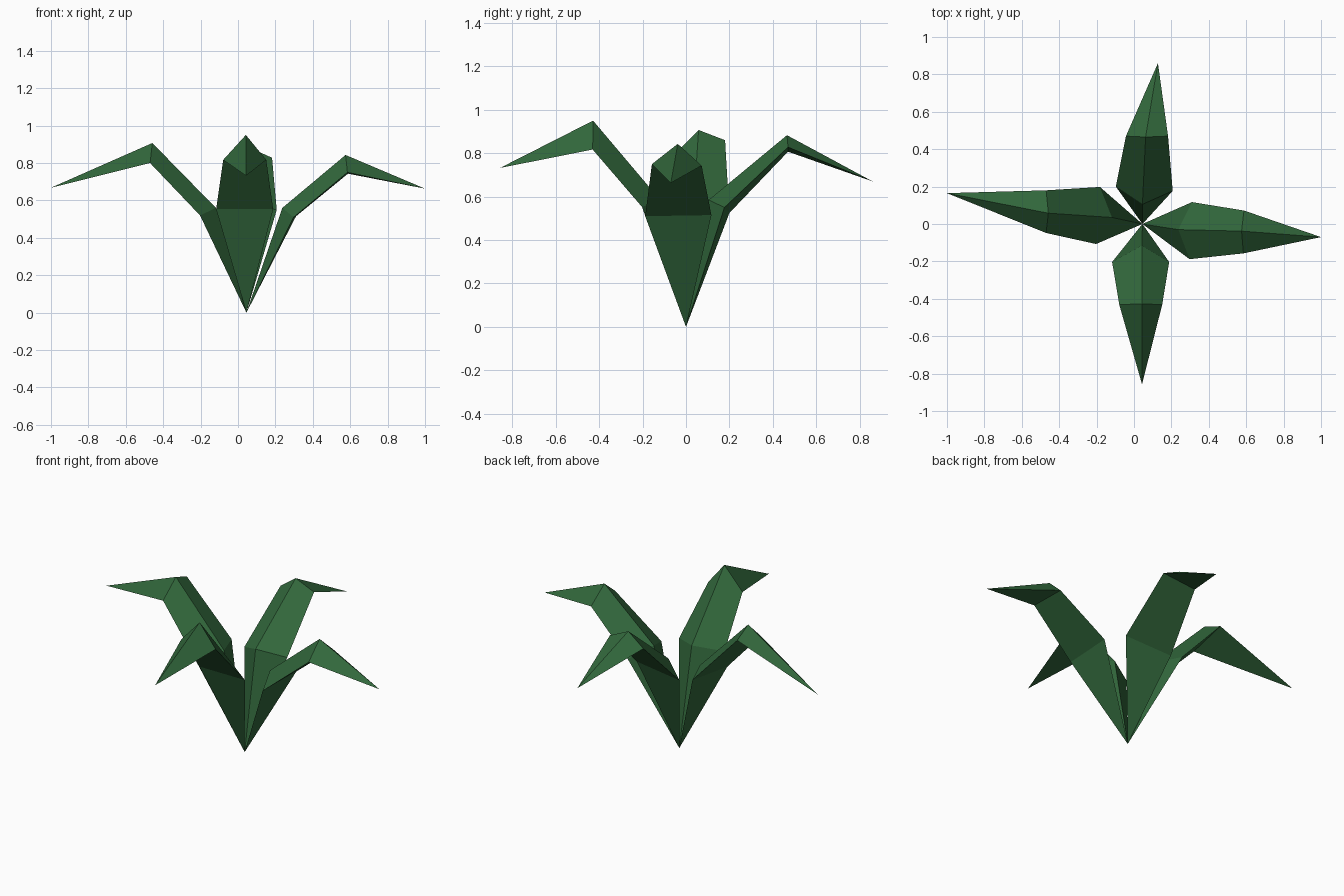
import bpy, bmesh
from mathutils import Vector

green = bpy.data.materials.new("dark leaf green")
green.diffuse_color = (0.032, 0.138, 0.045, 1)

ROOT = (0.045, 0, 0)      # all leaves grow from one ground point


def leaf(name, shoulder, bend, tip):
    """Folded leaf: triangular sections (edge, ridge, edge) between root and tip."""
    bm = bmesh.new()
    root, end = bm.verts.new(ROOT), bm.verts.new(tip)
    low = [bm.verts.new(p) for p in shoulder]
    high = [bm.verts.new(p) for p in bend]
    for i in range(3):
        j = (i + 1) % 3
        bm.faces.new((root, low[j], low[i]))
        bm.faces.new((low[i], low[j], high[j], high[i]))
        bm.faces.new((high[i], high[j], end))
    bmesh.ops.recalc_face_normals(bm, faces=bm.faces[:])
    mesh = bpy.data.meshes.new(name)
    bm.to_mesh(mesh)
    bm.free()
    mesh.materials.append(green)
    bpy.context.collection.objects.link(bpy.data.objects.new(name, mesh))


# each leaf: wide lower section, upper section at the bend, drooping tip
leaf("right_leaf",
     [(0.31, 0.117, 0.515), (0.237, -0.03, 0.56), (0.297, -0.188, 0.51)],
     [(0.588, 0.072, 0.743), (0.575, -0.038, 0.843), (0.585, -0.157, 0.75)],
     (1.0, -0.07, 0.663))
leaf("left_leaf",
     [(-0.182, 0.198, 0.55), (-0.118, 0.035, 0.56), (-0.203, -0.107, 0.52)],
     [(-0.47, 0.18, 0.86), (-0.458, 0.058, 0.907), (-0.47, -0.048, 0.80)],
     (-1.0, 0.165, 0.668))
leaf("back_leaf",
     [(-0.097, 0.2, 0.525), (0.045, 0.105, 0.585), (0.207, 0.177, 0.55)],
     [(-0.043, 0.47, 0.807), (0.062, 0.465, 0.883), (0.182, 0.47, 0.828)],
     (0.128, 0.86, 0.67))
leaf("front_leaf",
     [(-0.117, -0.203, 0.553), (0.042, -0.115, 0.58), (0.188, -0.203, 0.553)],
     [(-0.079, -0.43, 0.817), (0.042, -0.428, 0.95), (0.151, -0.43, 0.817)],
     (0.043, -0.857, 0.732))
